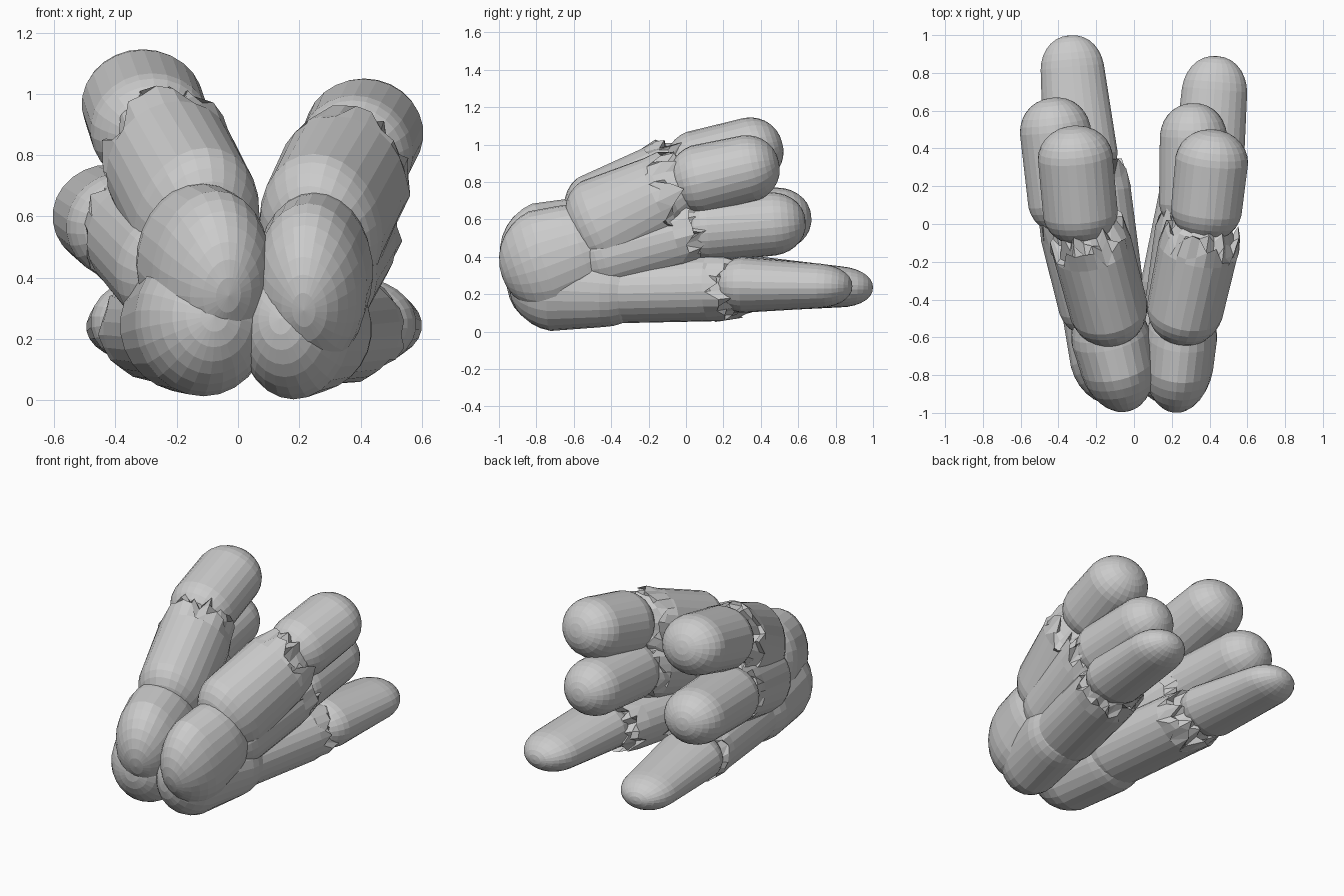
import bpy, bmesh, random
from mathutils import Vector

random.seed(4)


def lobe(name, p0, p1, r0, r1, cap0, cap1, jag=0.0, blunt=1.0):
    """Rounded, tapered lobe from p0 to p1; r = (half width, half height).
    jag > 0 turns the far rim into a ragged, folded crown."""
    p0, p1 = Vector(p0), Vector(p1)
    axis = (p1 - p0).normalized()
    side = axis.cross(Vector((0, 0, 1))).normalized()
    up = side.cross(axis)
    bm = bmesh.new()
    bmesh.ops.create_uvsphere(bm, u_segments=26, v_segments=15, radius=1)
    levels = sorted({round(v.co.z, 3) for v in bm.verts if v.co.z > 0})
    for v in bm.verts:
        x, y, z = v.co
        far = z > 0
        c, r, cap = (p1, r1, cap1) if far else (p0, r0, cap0)
        along = z * cap
        ring = (x * x + y * y) ** 0.5
        grow = ring ** (blunt - 1) if ring > 1e-4 else 1.0
        if jag and far:
            level = levels.index(round(z, 3))
            if 1 <= level <= 3:
                along += random.uniform(-jag, jag)
                grow *= random.uniform(0.96, 1.08)
        v.co = c + axis * along + side * (x * r[0] * grow) + up * (y * r[1] * grow)
    mesh = bpy.data.meshes.new(name)
    bm.to_mesh(mesh)
    bm.free()
    ob = bpy.data.objects.new(name, mesh)
    bpy.context.collection.objects.link(ob)
    return ob


# Two rounded base lobes at the front, each with a lower swelling
lobe("left_base_upper", (-0.095, -0.72, 0.42), (-0.12, -0.62, 0.45),
     (0.20, 0.285), (0.21, 0.26), 0.28, 0.25)
lobe("left_base_lower", (-0.12, -0.69, 0.26), (-0.16, -0.45, 0.245),
     (0.225, 0.25), (0.225, 0.22), 0.27, 0.25)
lobe("right_base_upper", (0.24, -0.72, 0.385), (0.25, -0.62, 0.42),
     (0.185, 0.285), (0.19, 0.26), 0.28, 0.25)
lobe("right_base_lower", (0.19, -0.68, 0.25), (0.235, -0.45, 0.235),
     (0.19, 0.25), (0.20, 0.21), 0.27, 0.25)

# Bulging stems: start, end, start radii, end radii
stems = {
    "left_upper": ((-0.14, -0.43, 0.595), (-0.215, -0.15, 0.755), (0.21, 0.275), (0.215, 0.24)),
    "left_middle": ((-0.20, -0.40, 0.43), (-0.29, -0.06, 0.525), (0.21, 0.22), (0.205, 0.20)),
    "left_lower": ((-0.165, -0.32, 0.23), (-0.225, 0.14, 0.235), (0.215, 0.185), (0.215, 0.18)),
    "right_upper": ((0.275, -0.43, 0.57), (0.335, -0.15, 0.705), (0.205, 0.27), (0.215, 0.235)),
    "right_middle": ((0.26, -0.40, 0.42), (0.31, -0.06, 0.51), (0.20, 0.215), (0.205, 0.20)),
    "right_lower": ((0.235, -0.32, 0.225), (0.325, 0.10, 0.235), (0.20, 0.18), (0.205, 0.18)),
}
for name, (a, b, ra, rb) in stems.items():
    lobe(name + "_stem", a, b, ra, rb, 0.2, 0.24, jag=0.07, blunt=0.9)

# Rounded finger tips growing out of the stems
tips = {
    "left_upper": ((-0.285, 0.07, 0.89), (-0.31, 0.34, 0.965), (0.20, 0.19), (0.20, 0.18), 0.18),
    "left_middle": ((-0.37, 0.13, 0.57), (-0.415, 0.48, 0.60), (0.195, 0.18), (0.19, 0.17), 0.19),
    "left_lower": ((-0.285, 0.38, 0.255), (-0.325, 0.81, 0.24), (0.20, 0.15), (0.17, 0.11), 0.19),
    "right_upper": ((0.385, 0.09, 0.815), (0.41, 0.32, 0.87), (0.19, 0.19), (0.195, 0.18), 0.18),
    "right_middle": ((0.32, 0.13, 0.55), (0.315, 0.45, 0.575), (0.19, 0.18), (0.18, 0.17), 0.19),
    "right_lower": ((0.395, 0.32, 0.25), (0.425, 0.69, 0.245), (0.19, 0.15), (0.175, 0.12), 0.20),
}
for name, (a, b, ra, rb, cap) in tips.items():
    lobe(name + "_tip", a, b, ra, rb, 0.18, cap, blunt=0.93)
